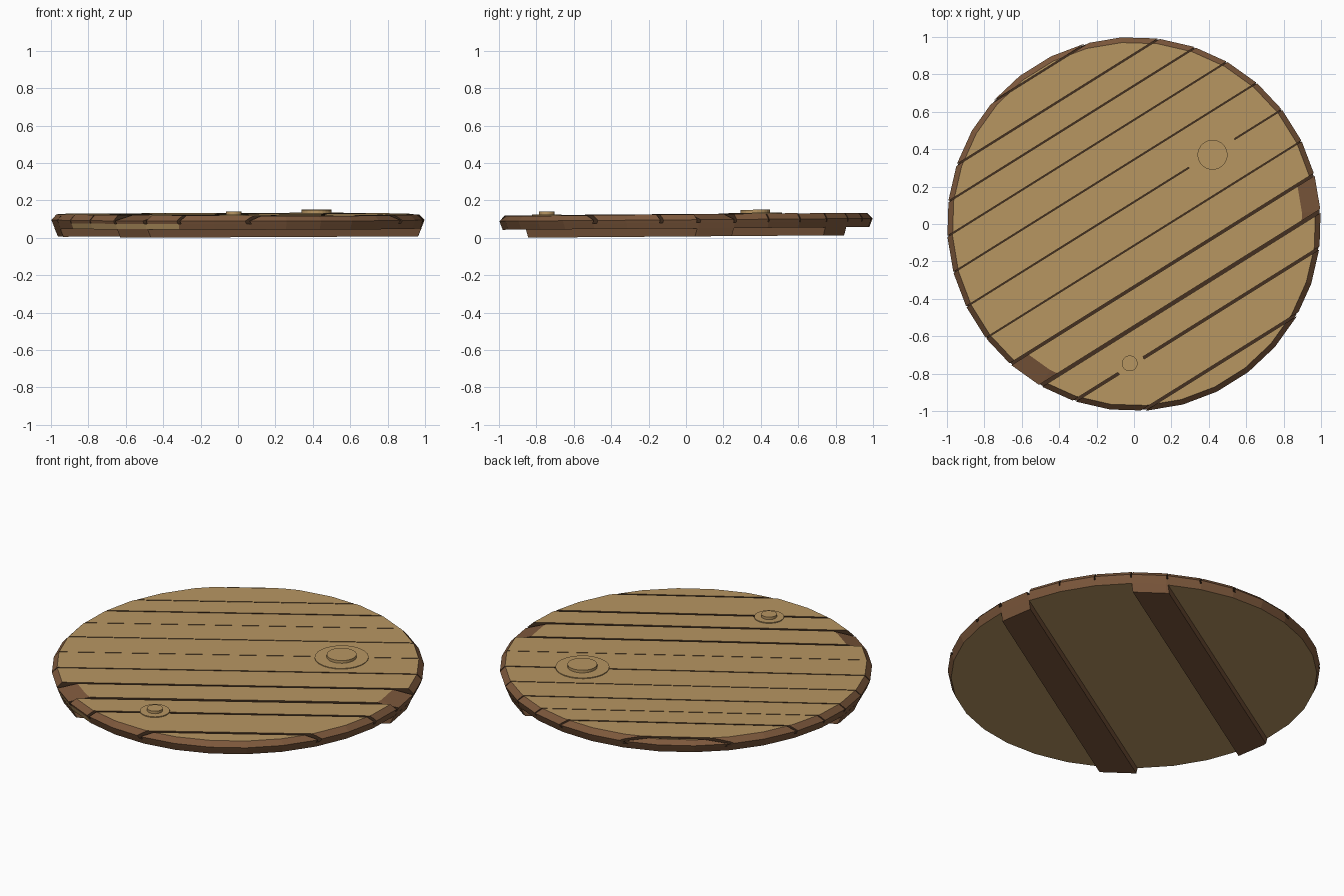
import bpy, bmesh, math
from mathutils import Matrix, Vector

if "Cube" in bpy.data.objects:
    bpy.data.objects.remove(bpy.data.objects["Cube"])

SIDES = 32
ANGLE = math.radians(32)          # plank direction
TILT = Matrix.Identity(4)
TILT[2][1] = 0.0075               # the lid leans very slightly
PLACE = TILT @ Matrix.Rotation(ANGLE, 4, 'Z')


def material(name, rgb):
    m = bpy.data.materials.new(name)
    m.diffuse_color = (*rgb, 1)
    m.use_nodes = True
    m.node_tree.nodes["Principled BSDF"].inputs["Base Color"].default_value = m.diffuse_color
    return m


MATS = [material("light_wood", (0.479, 0.305, 0.122)),
        material("brown_edge", (0.205, 0.098, 0.045)),
        material("dark_gap", (0.060, 0.030, 0.015))]


def stack(rings, sides=SIDES, centre=(0, 0)):
    """Closed solid from (radius, z) rings, bottom to top."""
    bm = bmesh.new()
    loops = []
    for r, z in rings:
        loops.append([bm.verts.new((centre[0] + r * math.cos(2 * math.pi * (i + 0.5) / sides),
                                    centre[1] + r * math.sin(2 * math.pi * (i + 0.5) / sides), z))
                      for i in range(sides)])
    bm.faces.new(loops[0][::-1])
    bm.faces.new(loops[-1])
    for a, b in zip(loops, loops[1:]):
        for i in range(sides):
            j = (i + 1) % sides
            bm.faces.new((a[i], a[j], b[j], b[i]))
    return bm


def cut(bm, y, keep_above):
    """Slice across the planks and close the hole."""
    geom = bm.verts[:] + bm.edges[:] + bm.faces[:]
    res = bmesh.ops.bisect_plane(bm, geom=geom, dist=1e-6, plane_co=(0, y, 0), plane_no=(0, 1, 0),
                                 clear_inner=keep_above, clear_outer=not keep_above)
    edges = [e for e in res['geom_cut'] if isinstance(e, bmesh.types.BMEdge)]
    bmesh.ops.contextual_create(bm, geom=edges)


def finish(bm, name, rule, matrix=PLACE):
    bm.transform(matrix)
    bmesh.ops.recalc_face_normals(bm, faces=bm.faces[:])
    bm.normal_update()
    for f in bm.faces:
        f.material_index = rule(f)
    me = bpy.data.meshes.new(name)
    bm.to_mesh(me)
    bm.free()
    for m in MATS:
        me.materials.append(m)
    bpy.context.collection.objects.link(bpy.data.objects.new(name, me))


# Core board closing the gaps: light below, dark on top, brown rim with a worn light patch
def core_rule(f):
    if f.normal.z < -0.8:
        return 0
    if f.normal.z > 0.8:
        return 2
    c = f.calc_center_median()
    az = math.degrees(math.atan2(c.y, c.x)) % 360
    return 0 if 205 < az < 252 else 1


finish(stack([(0.982, 0.050), (0.994, 0.080)]), "core_board", core_rule)

# Planks: seam position and gap width
SEAMS = [(-1.1, 0), (-0.872, 0.014), (-0.634, 0.014), (-0.469, 0.018), (-0.286, 0.014),
         (-0.098, 0.006), (0.100, 0.006), (0.292, 0.006), (0.472, 0.006),
         (0.627, 0.007), (0.770, 0.008), (0.953, 0.008), (1.1, 0)]
TOPS = [0.123, 0.125, 0.125, 0.126, 0.126, 0.127, 0.126, 0.126, 0.125, 0.126, 0.125, 0.118]
across = Vector((-math.sin(ANGLE), math.cos(ANGLE), 0))


def plank_rule(f):
    if f.normal.z > 0.9:
        return 0
    return 2 if abs(f.normal.dot(across)) > 0.9995 else 1


for i, top in enumerate(TOPS):
    (lo, g0), (hi, g1) = SEAMS[i], SEAMS[i + 1]
    worn = i == 3                 # this plank has long sloping ends
    bm = stack([(0.994, 0.080), (1.0, 0.096), (0.90 if worn else 0.972, top)])
    if i > 0:
        cut(bm, lo + g0 / 2, True)
    if i < len(TOPS) - 1:
        cut(bm, hi - g1 / 2, False)

    def rule(f, worn=worn):
        # sloping worn ends stay brown even though they are shallow
        if worn and 0.5 < f.normal.z < 0.995:
            return 1
        return plank_rule(f)
    finish(bm, f"plank_{i + 1}", rule)

# Two battens under the lid, running with the planks
for k, (lo, hi) in enumerate([(-0.469, -0.286), (0.292, 0.472)]):
    bm = stack([(0.965, 0.007), (0.984, 0.052)])
    cut(bm, lo, True)
    cut(bm, hi, False)
    finish(bm, f"batten_{k + 1}", lambda f: 1)

# Round pegs, each on a thin washer disc
for name, c, wide, z1, narrow, z2 in [("large_peg", (0.42, 0.37), 0.145, 0.131, 0.08, 0.147),
                                      ("small_peg", (-0.023, -0.745), 0.08, 0.130, 0.042, 0.145)]:
    finish(stack([(wide, 0.10), (wide, z1)], 24, c), name + "_base", lambda f: 0, TILT)
    finish(stack([(narrow, 0.12), (narrow, z2)], 24, c), name, lambda f: 0, TILT)
